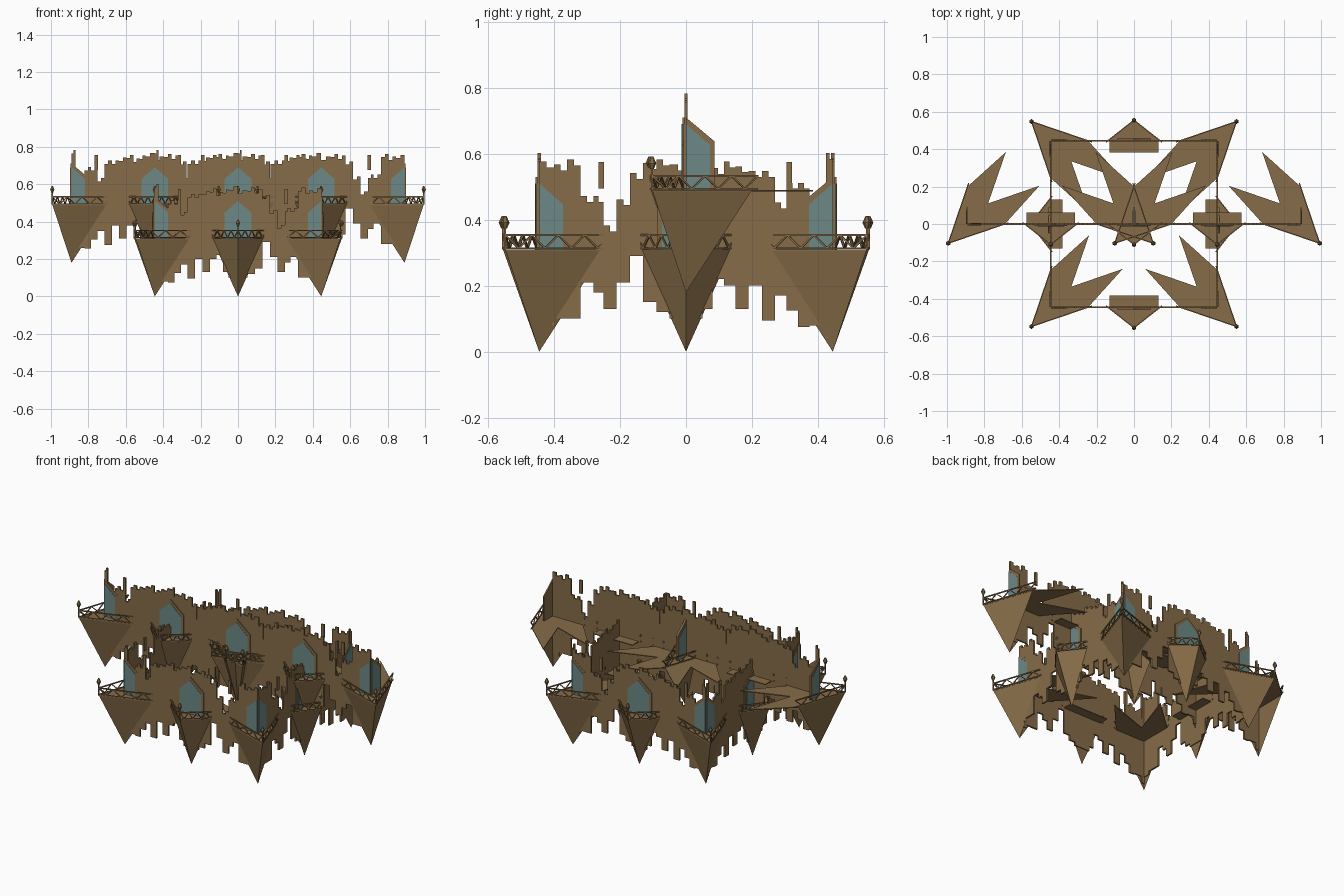
import bpy, bmesh
from mathutils import Vector, Matrix

if "Cube" in bpy.data.objects:
    bpy.data.objects.remove(bpy.data.objects["Cube"])


def material(name, col):
    m = bpy.data.materials.new(name)
    m.diffuse_color = (*col, 1)
    m.use_nodes = True
    m.node_tree.nodes["Principled BSDF"].inputs["Base Color"].default_value = m.diffuse_color
    return m


STONE = material("brown_stone", (0.24, 0.15, 0.065))
GLASS = material("teal_glass", (0.15, 0.25, 0.24))
H = 0.445          # half length of one wall
FLOOR = 0.31       # balcony floor height above the tier base


def frame(origin, u, v):
    """Matrix whose local axes are u, v and world z."""
    return Matrix(((u[0], v[0], 0, origin[0]), (u[1], v[1], 0, origin[1]),
                   (0, 0, 1, origin[2]), (0, 0, 0, 1)))


def finish(name, bm, mtx, mat):
    bm.transform(mtx)
    bmesh.ops.recalc_face_normals(bm, faces=bm.faces)
    me = bpy.data.meshes.new(name)
    bm.to_mesh(me)
    bm.free()
    me.materials.append(mat)
    ob = bpy.data.objects.new(name, me)
    bpy.context.collection.objects.link(ob)
    return ob


def prism(bm, pts, offset):
    """Extrude a polygon of 3D points along an offset."""
    off = Vector(offset)
    a = [bm.verts.new(p) for p in pts]
    b = [bm.verts.new(Vector(p) + off) for p in pts]
    bm.faces.new(a)
    bm.faces.new(b[::-1])
    n = len(a)
    for i in range(n):
        bm.faces.new((a[i], a[(i + 1) % n], b[(i + 1) % n], b[i]))


def bar(bm, p, q, r=0.0025):
    """Thin square bar between two points."""
    p, q = Vector(p), Vector(q)
    d = (q - p).normalized()
    s = d.cross(Vector((0, 0, 1)))
    s = s.normalized() * r if s.length > 1e-4 else Vector((r, 0, 0))
    t = d.cross(s)
    prism(bm, [p + s + t, p - s + t, p - s - t, p + s - t], q - p)


# Stepped wall profile: (end position, bottom, top)
STEPS = [(-.40, .08, .565), (-.36, .10, .555), (-.32, .10, .57), (-.28, .21, .46),
         (-.25, .18, .46), (-.21, .13, .37), (-.17, .21, .45), (-.13, .29, .53),
         (-.09, .15, .56), (-.05, .12, .57), (0, .10, .555), (.05, .10, .575),
         (.08, .13, .56), (.115, .22, .545), (.15, .20, .565), (.19, .13, .55),
         (.23, .20, .535), (.27, .095, .535), (.305, .17, .44), (.34, .125, .50),
         (.375, .075, .50), (.425, .08, .45), (H, .04, .59)]


def wall(mtx):
    low, top, u = [], [], -H
    for end, b, t in STEPS:
        mid = (u + end) / 2
        low += [(u, -.005, b), (end, -.005, b)]
        top += [(u, -.005, t + .012), (mid, -.005, t + .012),
                (mid, -.005, t - .006), (end, -.005, t - .006)]
        u = end
    bm = bmesh.new()
    prism(bm, low + top[::-1], (0, .01, 0))
    # loose floating merlons
    for c in (-.257, .313):
        prism(bm, [(c - .009, -.005, .495), (c + .009, -.005, .495),
                   (c + .009, -.005, .575), (c - .009, -.005, .575)], (0, .01, 0))
    finish("stepped_wall", bm, mtx, STONE)


def gable(w, peak, eave, half):
    pts = [(w, FLOOR), (w, eave), (0, peak)]
    return pts + ([(0, FLOOR)] if half else [(-w, eave), (-w, FLOOR)])


def window(mtx, place, out, half):
    """Gabled frame with a slightly proud glass pane."""
    for name, mat, size, depth in (("window_frame", STONE, (.087, .53, .457), .008),
                                   ("window_glass", GLASS, (.072, .51, .447), .010)):
        bm = bmesh.new()
        prism(bm, [place(a, z) for a, z in gable(*size, half)], Vector(out) * depth)
        finish(name, bm, mtx, mat)


def railing(mtx, tip, ends):
    """Truss railing along the balcony edges plus a lamp at the tip."""
    bm = bmesh.new()
    for e in ends:
        p = Vector((*tip, 0))
        q = p.lerp(Vector((*e, 0)), 1.06)
        at = lambda t, z: p.lerp(q, t) + Vector((0, 0, z))
        n = 8
        bar(bm, at(0, .353), at(1, .353), .003)
        bar(bm, at(0, .314), at(1, .314))
        for i in range(n):
            z0, z1 = (.314, .353) if i % 2 else (.353, .314)
            bar(bm, at(i / n, z0), at((i + 1) / n, z1))
    bar(bm, (*tip, FLOOR), (*tip, .375), .003)
    for z, r1, r2, d in ((.382, .005, .013, .018), (.401, .013, .004, .02)):
        bmesh.ops.create_cone(bm, cap_ends=True, segments=6, radius1=r1, radius2=r2,
                              depth=d, matrix=Matrix.Translation((*tip, z)))
    finish("balcony_railing", bm, mtx, STONE)


def spike(mtx, name, base):
    """Inverted pyramid under a balcony, pointing down at the wall line."""
    bm = bmesh.new()
    top = [bm.verts.new((x, y, FLOOR)) for x, y in base]
    apex = bm.verts.new((0, 0, 0))
    bm.faces.new(top)
    for i in range(len(top)):
        bm.faces.new((top[i], top[(i + 1) % len(top)], apex))
    finish(name, bm, mtx, STONE)


def slab(mtx, name, pts):
    bm = bmesh.new()
    prism(bm, [(x, y, FLOOR) for x, y in pts], (0, 0, -.005))
    finish(name, bm, mtx, STONE)


def mid_bastion(mtx):
    tip, ends = (0, .11), [(-.14, 0), (.14, 0)]
    spike(mtx, "middle_spike", [ends[0], tip, ends[1]])
    slab(mtx, "inner_ledge", [(-.13, 0), (.13, 0), (.13, -.062), (-.13, -.062)])
    window(mtx, lambda a, z: (a, .003, z), (0, 1, 0), False)
    railing(mtx, tip, ends)


def corner_bastion(mtx):
    tip, ends = (-.103, -.103), [(.2, 0), (0, .2)]
    spike(mtx, "corner_spike", [tip, ends[0], (0, 0), ends[1]])
    slab(mtx, "arrow_floor", [tip, (.2, 0), (.385, .205), (.11, .11), (.205, .385), (0, .2)])
    window(mtx, lambda a, z: (a, .002, z), (0, -1, 0), True)
    window(mtx, lambda a, z: (.002, a, z), (-1, 0, 0), True)
    railing(mtx, tip, ends)


# Lower tier: square ring of four walls
walls = [frame((0, s * H, 0), (-1, 0), (0, s)) for s in (-1, 1)]
walls += [frame((s * H, 0, 0), (0, 1), (s, 0)) for s in (-1, 1)]
corners = [frame((sx * H, sy * H, 0), (-sx, 0), (0, -sy)) for sx in (-1, 1) for sy in (-1, 1)]

# Upper tier: one long wall across the middle
walls += [frame((x, 0, .18), (-1, 0), (0, -1)) for x in (-H, 0, H)]
corners += [frame((x, 0, .18), (a, 0), (0, 1))
            for x, a in ((-2 * H, 1), (0, -1), (0, 1), (2 * H, -1))]

for m in walls:
    wall(m)
    mid_bastion(m)
for m in corners:
    corner_bastion(m)
